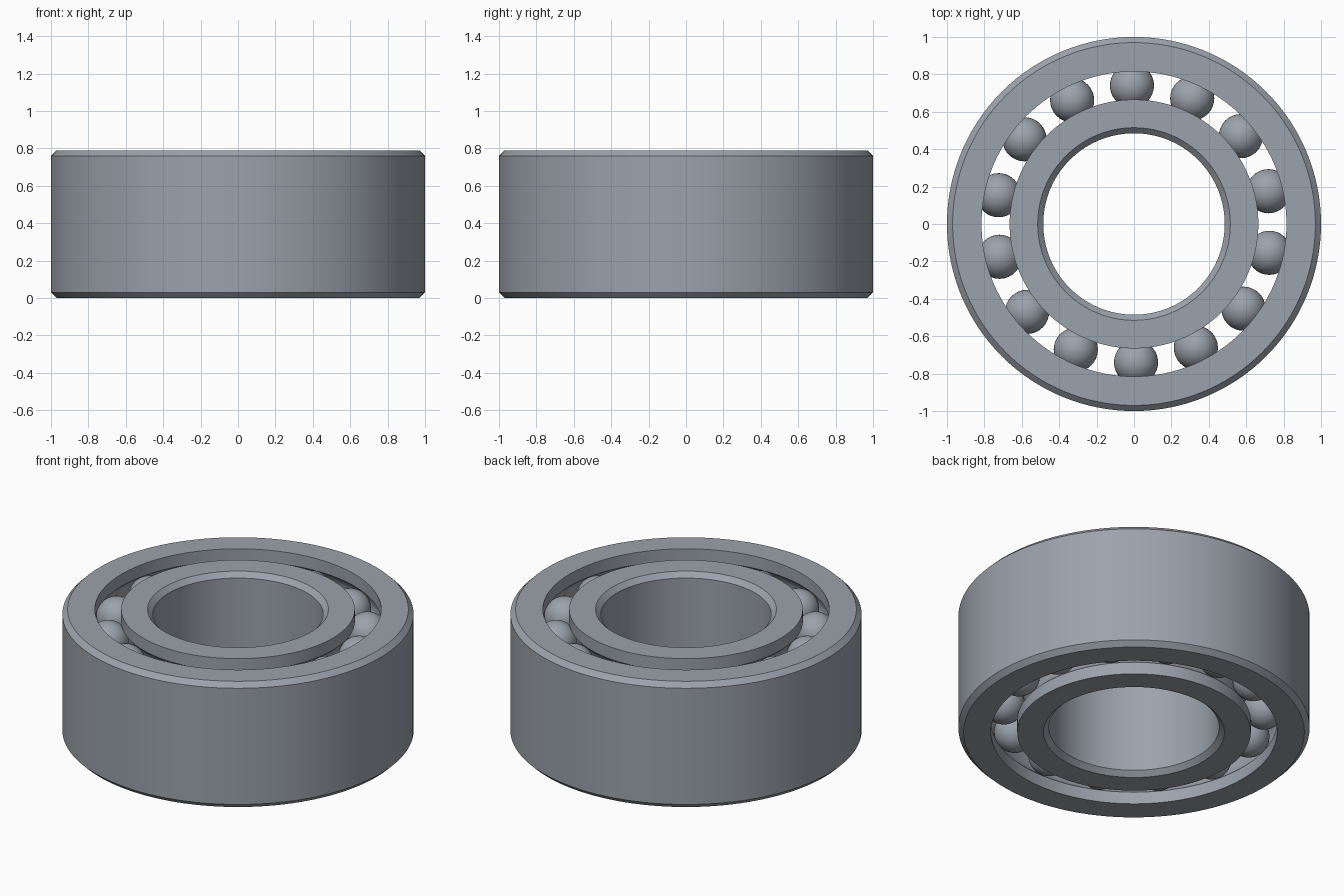
import bpy, bmesh
from math import sin, cos, asin, pi, tau, radians

HEIGHT, CHAMFER = 0.79, 0.03
PITCH, BALL_R, GROOVE_R, HALF_GAP = 0.74, 0.118, 0.12, 0.075
BALLS = 14
ROWS = {"lower": 0.17, "upper": HEIGHT - 0.17}

if "Cube" in bpy.data.objects:
    bpy.data.objects.remove(bpy.data.objects["Cube"])

steel = bpy.data.materials.new("steel grey")
steel.use_nodes = True
colour = (0.33, 0.365, 0.41, 1)
steel.diffuse_color = colour
steel.node_tree.nodes["Principled BSDF"].inputs["Base Color"].default_value = colour


def finish(bm, name):
    """Turn a bmesh into a smooth object with sharp machined edges."""
    bmesh.ops.recalc_face_normals(bm, faces=bm.faces)
    mesh = bpy.data.meshes.new(name)
    bm.to_mesh(mesh)
    bm.free()
    mesh.materials.append(steel)
    obj = bpy.data.objects.new(name, mesh)
    bpy.context.collection.objects.link(obj)
    bpy.ops.object.select_all(action='DESELECT')
    obj.select_set(True)
    bpy.context.view_layer.objects.active = obj
    bpy.ops.object.shade_smooth_by_angle(angle=radians(25))


def lathe(name, profile, steps=128):
    """Revolve a closed (radius, z) profile around the z axis."""
    bm = bmesh.new()
    rings = [[bm.verts.new((r * cos(tau * i / steps), r * sin(tau * i / steps), z))
              for r, z in profile] for i in range(steps)]
    for i, ring in enumerate(rings):
        after = rings[(i + 1) % steps]
        for j in range(len(profile)):
            k = (j + 1) % len(profile)
            bm.faces.new((ring[j], after[j], after[k], ring[k]))
    finish(bm, name)


def race(name, side, plain_r):
    """Ring with two ball grooves facing the gap and chamfers on the plain wall."""
    wall = PITCH + side * HALF_GAP
    edge = plain_r - side * CHAMFER
    profile = [(plain_r, HEIGHT - CHAMFER), (edge, HEIGHT), (edge, 0),
               (plain_r, CHAMFER)]
    profile = [(edge, HEIGHT), (plain_r, HEIGHT - CHAMFER), (plain_r, CHAMFER),
               (edge, 0), (wall, 0)]
    start = asin(HALF_GAP / GROOVE_R)
    for z in ROWS.values():
        for i in range(13):
            a = start + (pi - 2 * start) * i / 12
            profile.append((PITCH + side * GROOVE_R * sin(a), z - GROOVE_R * cos(a)))
    profile.append((wall, HEIGHT))
    lathe(name, profile)


# Inner and outer rings
race("outer_ring", 1, 1.0)
race("inner_ring", -1, 0.485)

# Two rows of balls
for row, z in ROWS.items():
    bm = bmesh.new()
    for i in range(BALLS):
        a = radians(13.7) + tau * i / BALLS
        ball = bmesh.ops.create_uvsphere(bm, u_segments=32, v_segments=20, radius=BALL_R)
        bmesh.ops.translate(bm, verts=ball["verts"], vec=(PITCH * cos(a), PITCH * sin(a), z))
    finish(bm, row + "_balls")
